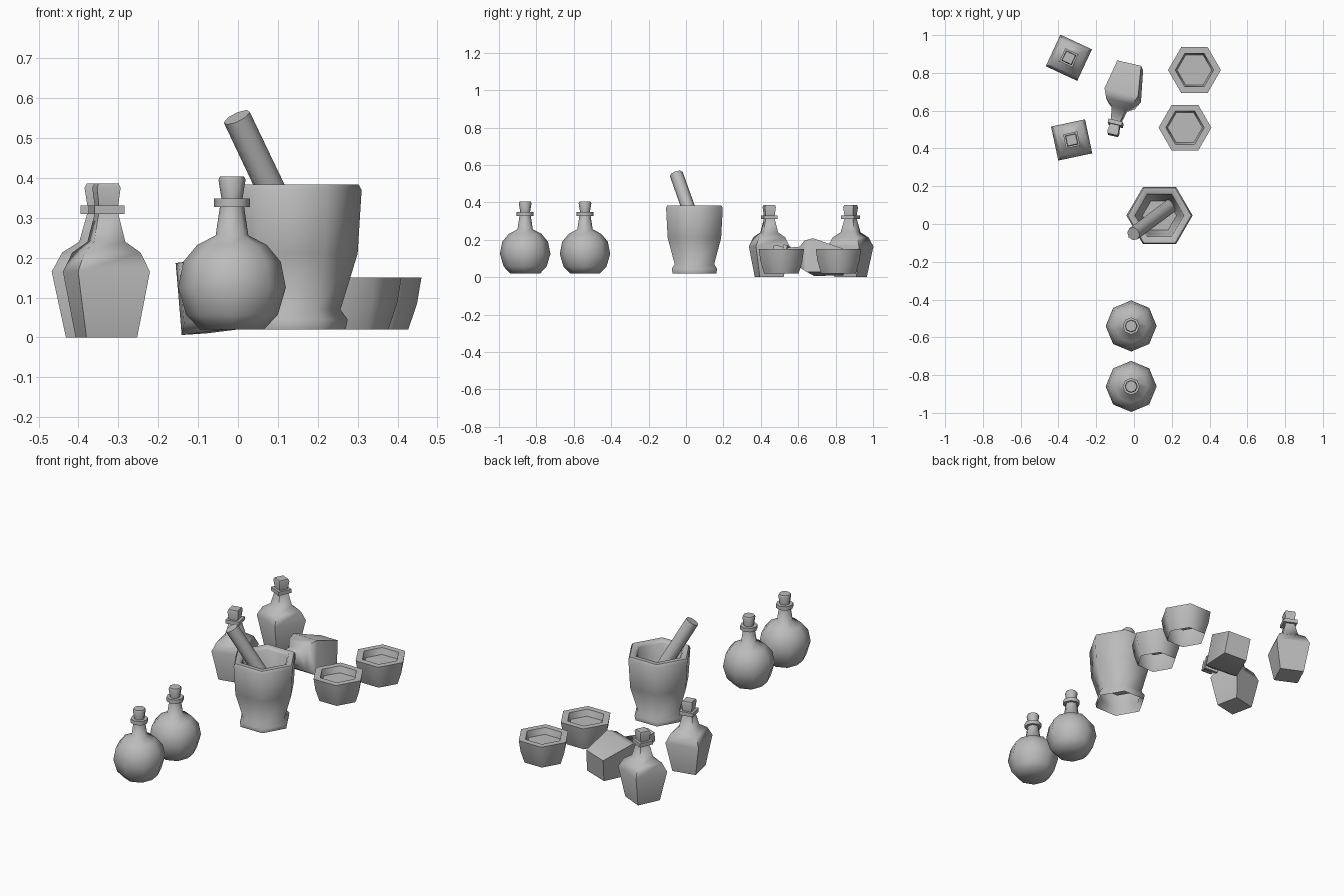
import bpy, bmesh
from math import radians, cos, sin, tau, sqrt
from mathutils import Matrix, Vector

if "Cube" in bpy.data.objects:
    bpy.data.objects.remove(bpy.data.objects["Cube"], do_unlink=True)

GREY = (0.5, 0.5, 0.5, 1.0)
grey = bpy.data.materials.new("plain grey")
grey.use_nodes = True
grey.diffuse_color = GREY
grey.node_tree.nodes["Principled BSDF"].inputs["Base Color"].default_value = GREY


def lathe(name, profile, sides, place, phase=0.0, bottom=True):
    """Sweep (radius, height) points around z with a few sides; cap the last ring."""
    bm = bmesh.new()
    rings = []
    for r, z in profile:
        angles = [phase + tau * i / sides for i in range(sides)]
        rings.append([bm.verts.new((r * cos(a), r * sin(a), z)) for a in angles])
    for low, high in zip(rings, rings[1:]):
        for i in range(sides):
            j = (i + 1) % sides
            bm.faces.new((low[i], low[j], high[j], high[i]))
    bm.faces.new(rings[-1])
    if bottom:
        bm.faces.new(rings[0][::-1])
    mesh = bpy.data.meshes.new(name)
    bm.to_mesh(mesh)
    bm.free()
    mesh.materials.append(grey)
    mesh.shade_smooth()
    mesh.set_sharp_from_angle(angle=radians(62))
    obj = bpy.data.objects.new(name, mesh)
    obj.matrix_world = place
    bpy.context.collection.objects.link(obj)
    return obj


def at(x, y, z=0.0, turn=0.0):
    return Matrix.Translation((x, y, z)) @ Matrix.Rotation(radians(turn), 4, "Z")


# Round flasks with collar and cork
FLASK = [(0.08, 0.02), (0.115, 0.057), (0.135, 0.125), (0.122, 0.19),
         (0.087, 0.232), (0.041, 0.256), (0.03, 0.33)]
for label, y in (("front", -0.86), ("rear", -0.54)):
    place = at(-0.015, y)
    lathe(label + "_round_flask", FLASK, 8, place)
    lathe(label + "_flask_collar", [(0.045, 0.327), (0.045, 0.349)], 8, place)
    lathe(label + "_flask_cork", [(0.025, 0.34), (0.034, 0.395), (0.03, 0.404)], 8, place)

# Square bottles, two standing and one lying on its side
BOTTLE = [(0.065, 0.0), (0.092, 0.165), (0.072, 0.213), (0.04, 0.24), (0.023, 0.32)]
COLLAR = [(0.038, 0.31), (0.038, 0.331)]
CORK = [(0.024, 0.325), (0.03, 0.375), (0.026, 0.386)]
lying = (at(-0.02, 0.84, 0.082, -13) @ Matrix.Rotation(radians(-7), 4, "Y")
         @ Matrix.Rotation(radians(81), 4, "X"))
for label, place in (("rear", at(-0.345, 0.88, 0, -25)),
                     ("near", at(-0.33, 0.445, 0, 12)),
                     ("lying", lying)):
    for part, shape in (("square_bottle", BOTTLE), ("bottle_collar", COLLAR),
                        ("bottle_cork", CORK)):
        corners = [(half * sqrt(2), z) for half, z in shape]
        lathe(label + "_" + part, corners, 4, place, radians(45))

# Mortar with a hollow, bevelled rim and foot
MORTAR = [(0.135, 0.02), (0.14, 0.045), (0.122, 0.07), (0.165, 0.21),
          (0.175, 0.37), (0.167, 0.384), (0.137, 0.384), (0.128, 0.37),
          (0.115, 0.22), (0.09, 0.12)]
lathe("mortar", MORTAR, 6, at(0.135, 0.045), bottom=False)

# Pestle leaning in the mortar
foot, head = Vector((0.2, 0.1, 0.125)), Vector((-0.003, -0.052, 0.552))
axis = head - foot
lean = Matrix.Translation(foot) @ axis.to_track_quat("Z", "Y").to_matrix().to_4x4()
lathe("pestle", [(0.037, 0.0), (0.036, axis.length)], 8, lean)

# Small bowls
BOWL = [(0.107, 0.02), (0.129, 0.085), (0.14, 0.15), (0.102, 0.15), (0.092, 0.115)]
for label, x, y in (("near", 0.27, 0.51), ("rear", 0.32, 0.815)):
    lathe(label + "_bowl", BOWL, 6, at(x, y), bottom=False)
